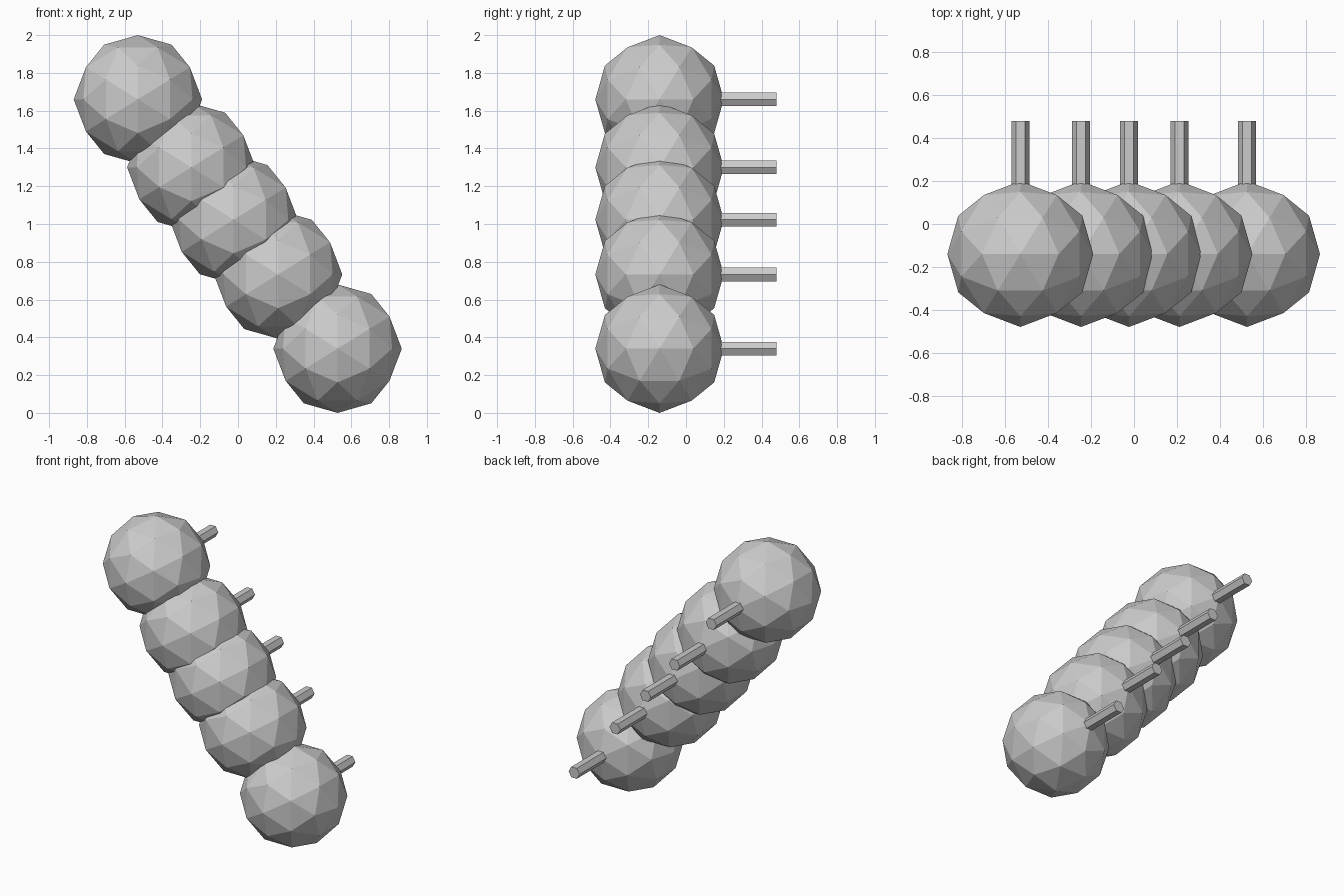
import bpy, bmesh, math
from mathutils import Matrix, Vector

if "Cube" in bpy.data.objects:
    bpy.data.objects.remove(bpy.data.objects["Cube"])

RADIUS = 0.34
BALL_Y = -0.14
PEG_END = 0.48
CENTRES = [(-0.53, 1.66), (-0.247, 1.30), (-0.023, 1.023), (0.212, 0.733), (0.527, 0.34)]

grey = bpy.data.materials.new("light_grey")
grey.diffuse_color = (0.6, 0.6, 0.6, 1)
grey.use_nodes = True
grey.node_tree.nodes["Principled BSDF"].inputs["Base Color"].default_value = grey.diffuse_color


def finish(bm, name, location):
    bmesh.ops.recalc_face_normals(bm, faces=bm.faces)
    mesh = bpy.data.meshes.new(name)
    bm.to_mesh(mesh)
    bm.free()
    mesh.materials.append(grey)
    obj = bpy.data.objects.new(name, mesh)
    obj.location = location
    bpy.context.collection.objects.link(obj)


def add_ball(name, location):
    # icosahedron on three golden rectangles, split once and pushed to a sphere
    bm = bmesh.new()
    phi = (1 + math.sqrt(5)) / 2
    for a in (-1, 1):
        for b in (-phi, phi):
            for co in ((a, 0, b), (0, b, a), (b, a, 0)):
                bm.verts.new(co)
    bmesh.ops.convex_hull(bm, input=bm.verts)
    bmesh.ops.subdivide_edges(bm, edges=bm.edges, cuts=1, use_grid_fill=True)
    for v in bm.verts:
        v.co = v.co.normalized() * RADIUS
    finish(bm, name, location)


def add_peg(name, location, length):
    # six-sided rod along y with corners pointing left and right
    bm = bmesh.new()
    turn = Matrix.Rotation(math.pi / 2, 4, 'X') @ Matrix.Rotation(math.pi / 2, 4, 'Z')
    bmesh.ops.create_cone(bm, cap_ends=True, segments=6, radius1=0.042,
                          radius2=0.042, depth=length, matrix=turn)
    finish(bm, name, location)


# row of balls, each with a peg out of its back
for i, (x, z) in enumerate(CENTRES, 1):
    add_ball(f"ball_{i}", Vector((x, BALL_Y, z)))
    add_peg(f"back_peg_{i}", Vector((x, (BALL_Y + PEG_END) / 2, z)), PEG_END - BALL_Y)
